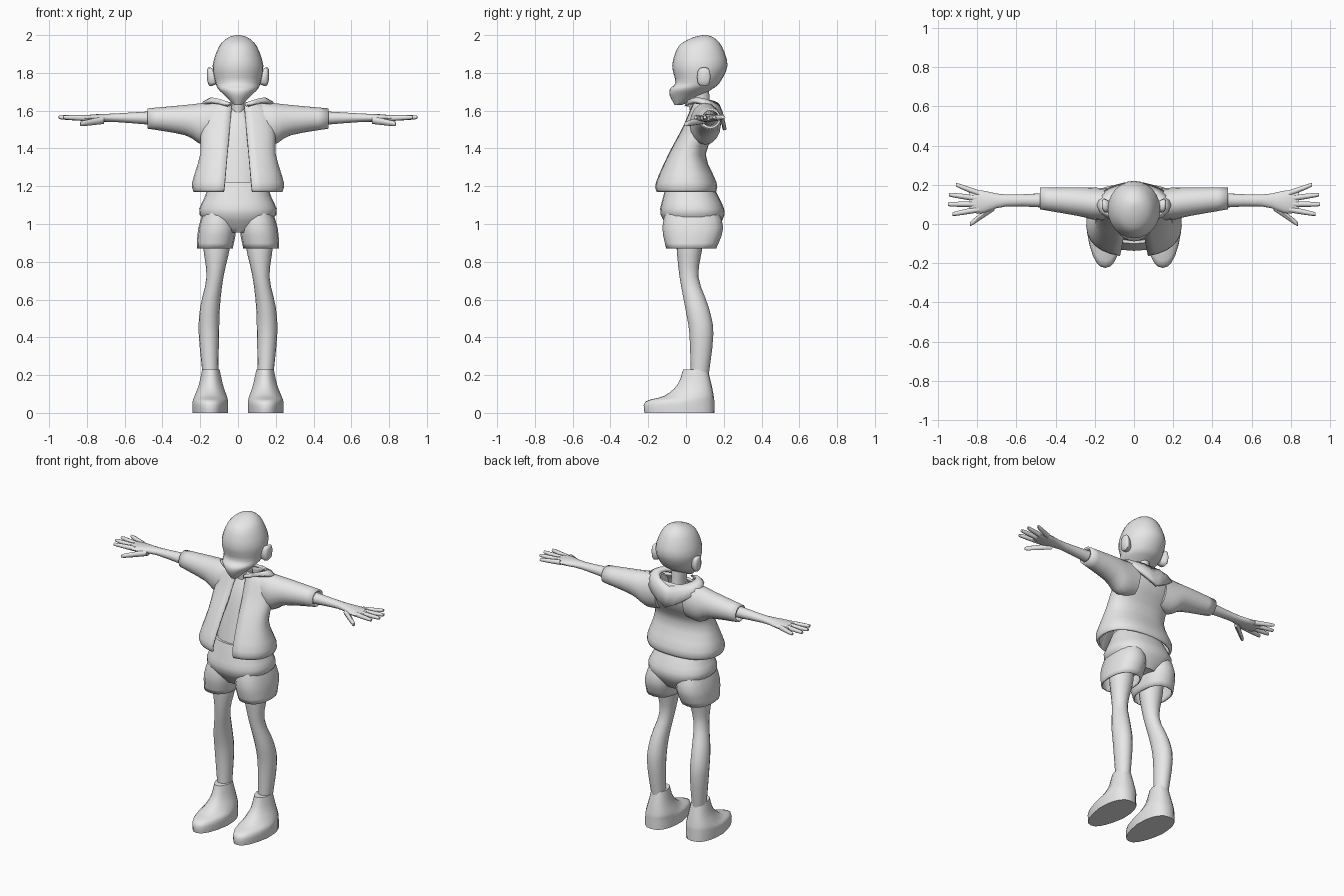
import bpy, bmesh, math
from mathutils import Vector

old = bpy.data.objects.get("Cube")
if old:
    bpy.data.objects.remove(old, do_unlink=True)

grey = bpy.data.materials.new("light grey")
grey.use_nodes = True
shade = (.8, .8, .8, 1)
grey.diffuse_color = shade
for node in grey.node_tree.nodes:
    if node.type == 'BSDF_PRINCIPLED':
        node.inputs["Base Color"].default_value = shade


def finish(name, bm, mirror=False, thickness=0):
    """Turn a bmesh into a smooth shaded, optionally mirrored object."""
    bmesh.ops.recalc_face_normals(bm, faces=bm.faces)
    mesh = bpy.data.meshes.new(name)
    bm.to_mesh(mesh)
    bm.free()
    mesh.materials.append(grey)
    ob = bpy.data.objects.new(name, mesh)
    bpy.context.collection.objects.link(ob)
    bpy.ops.object.select_all(action='DESELECT')
    ob.select_set(True)
    bpy.context.view_layer.objects.active = ob
    bpy.ops.object.shade_smooth_by_angle(angle=math.radians(50))
    if mirror:
        ob.modifiers.new("mirror", 'MIRROR')
    if thickness:
        cloth = ob.modifiers.new("cloth", 'SOLIDIFY')
        cloth.thickness = thickness


def power(value, exponent):
    return math.copysign(abs(value) ** exponent, value)


def spline(rings, steps=3):
    """Add smoothly interpolated rings between the given ones."""
    rows = [Vector(ring) for ring in rings]
    padded = [rows[0]] + rows + [rows[-1]]
    result = []
    for before, start, end, after in zip(padded, padded[1:], padded[2:], padded[3:]):
        leave, arrive = (end - before) / 2, (after - start) / 2
        for step in range(steps):
            f = step / steps
            ease = f * f * (3 - 2 * f)
            result.append(start.lerp(end, ease) + leave * f * (1 - f) ** 2
                          - arrive * f * f * (1 - f))
    return result + [rows[-1]]


def loft(name, rings, axis='z', sides=16, square=1, caps=(True, True),
         taper=0, gap=None, **options):
    """Skin rings of (position, low, high, low, high) along z or x.
    The gap rule gives the half width of an opening at the front."""
    bm = bmesh.new()
    loops = []
    for position, left, right, front, back in spline(rings):
        start = 0
        if gap:
            start = math.asin((2 * gap(position) / (right - left)) ** (1 / square))
        loop = []
        for k in range(sides):
            turn = k / (sides - 1 if gap else sides)
            angle = start + (2 * math.pi - 2 * start) * turn
            v = -power(math.cos(angle), square)
            u = power(math.sin(angle), square) * (1 - taper * max(0, -v))
            p = (left + right) / 2 + u * (right - left) / 2
            q = (front + back) / 2 + v * (back - front) / 2
            place = (p, q, position) if axis == 'z' else (position, p, q)
            loop.append(bm.verts.new(place))
        loops.append(loop)
    for low, high in zip(loops, loops[1:]):
        for k in range(sides - 1 if gap else sides):
            j = (k + 1) % sides
            bm.faces.new((low[k], low[j], high[j], high[k]))
    for wanted, loop in zip(caps, (loops[0], loops[-1])):
        if wanted:
            bm.faces.new(loop)
    finish(name, bm, **options)


def centred(rows):
    """Turn (height, half width, front, back) into symmetric rings."""
    return [(z, -half, half, front, back) for z, half, front, back in rows]


def digit(name, base, tip, radius):
    """A finger tapering from base to tip."""
    rings = []
    for f, size in ((0, 1), (.9, .7), (1, .2)):
        x, y, z = Vector(base).lerp(Vector(tip), f)
        r = radius * size
        rings.append((x, y - r, y + r, z - r, z + r))
    loft(name, rings, axis='x', sides=8, mirror=True)


# Head with a brow, a small muzzle and a tapering chin
loft("head", centred([
    (1.63, .02, -.06, -.02), (1.68, .07, -.086, .08), (1.715, .105, -.085, .14),
    (1.75, .12, -.056, .18), (1.84, .134, -.073, .22), (1.94, .1, -.04, .19),
    (1.985, .055, .03, .15), (2, .01, .09, .11)]), sides=24)

loft("neck", centred([(1.5, .05, .03, .15), (1.6, .04, .02, .13),
                      (1.74, .045, 0, .12)]))

# Ears growing outwards from flat rings
loft("ears", [(.115, .06, .11, 1.74, 1.81), (.15, .06, .13, 1.73, 1.83),
              (.163, .08, .12, 1.76, 1.82)],
     axis='x', sides=12, square=.7, mirror=True)

# Shirt under the jacket
loft("shirt", centred([(1.16, .15, -.1, .13), (1.3, .13, -.07, .09),
                       (1.5, .12, -.02, .14), (1.61, .05, .03, .13)]))

# Jacket body, open down the front and narrowing towards the collar
loft("jacket_body", centred([
    (1.17, .235, -.16, .16), (1.22, .243, -.163, .163), (1.37, .2, -.095, .105),
    (1.5, .2, -.025, .17), (1.6, .18, .02, .18), (1.645, .11, .04, .165)]),
    gap=lambda z: .075 - .09 * (z - 1.17),
    sides=28, square=.85, caps=(False, False), thickness=.012)

loft("sleeves", [(.1, .03, .18, 1.43, 1.65), (.19, .02, .185, 1.42, 1.64),
                 (.28, .04, .187, 1.47, 1.63), (.48, .075, .185, 1.505, 1.612)],
     axis='x', caps=(True, False), thickness=.012, mirror=True)

# Hood folded around the neck, dropping to a point at the back
bm = bmesh.new()
rows = []
for k in range(11):
    turn = .3 + (math.pi - .3) * k / 10
    side, front = math.sin(turn), math.cos(turn)
    if k == 10:
        side = 0
    neckline = Vector((.115 * side, .09 - .09 * front, 1.625 + .035 * side))
    rim = Vector((.19 * side, .105 - .11 * front, 1.55 + .05 * front + .09 * side))
    fold = (neckline + rim) / 2 + Vector((0, 0, .015))
    rows.append([bm.verts.new(point) for point in (neckline, fold, rim)])
for near, far in zip(rows, rows[1:]):
    for k in range(2):
        bm.faces.new((near[k], near[k + 1], far[k + 1], far[k]))
finish("hood", bm, mirror=True, thickness=.02)

# Forearms running into flat palms, then fanned fingers and thumbs
loft("forearms_and_palms", [
    (.4, .08, .16, 1.52, 1.6), (.65, .09, .15, 1.54, 1.585),
    (.77, .055, .17, 1.54, 1.58), (.84, .06, .17, 1.55, 1.57)],
    axis='x', mirror=True)
for k, name in enumerate(("index", "middle", "ring", "little")):
    reach = .95 - .015 * (k - 1.3) ** 2
    digit(name + "_fingers", (.79, .075 + .027 * k, 1.56),
          (reach, .05 + .05 * k, 1.565), .016)
digit("thumbs", (.71, .09, 1.55), (.835, 0, 1.53), .02)

# Shorts: hips and two flared legs
loft("shorts_hips", centred([(.955, .1, -.07, .15), (1.05, .204, -.135, .205),
                             (1.14, .178, -.122, .175), (1.22, .145, -.1, .13)]),
     sides=24, square=.85)
loft("shorts_legs", [(.87, .028, .218, -.105, .16), (.98, .01, .21, -.125, .197),
                     (1.1, .03, .17, -.1, .16)],
     square=.85, caps=(False, True), thickness=.008, mirror=True)

# Bare legs curving back towards the ankle
loft("legs", [(.2, .105, .187, .025, .12), (.42, .1, .208, .018, .145),
              (.56, .096, .2, -.005, .12), (.72, .077, .167, -.034, .066),
              (.88, .042, .185, -.05, .088), (1, .04, .19, -.05, .1)], mirror=True)

# Ankle boots with a long, narrowing toe
loft("shoes", [(0, .053, .24, -.22, .152), (.06, .053, .24, -.215, .15),
               (.09, .06, .23, -.115, .147), (.15, .08, .207, -.045, .135),
               (.23, .097, .19, -.015, .115)],
     sides=20, square=.8, taper=.3, mirror=True)
